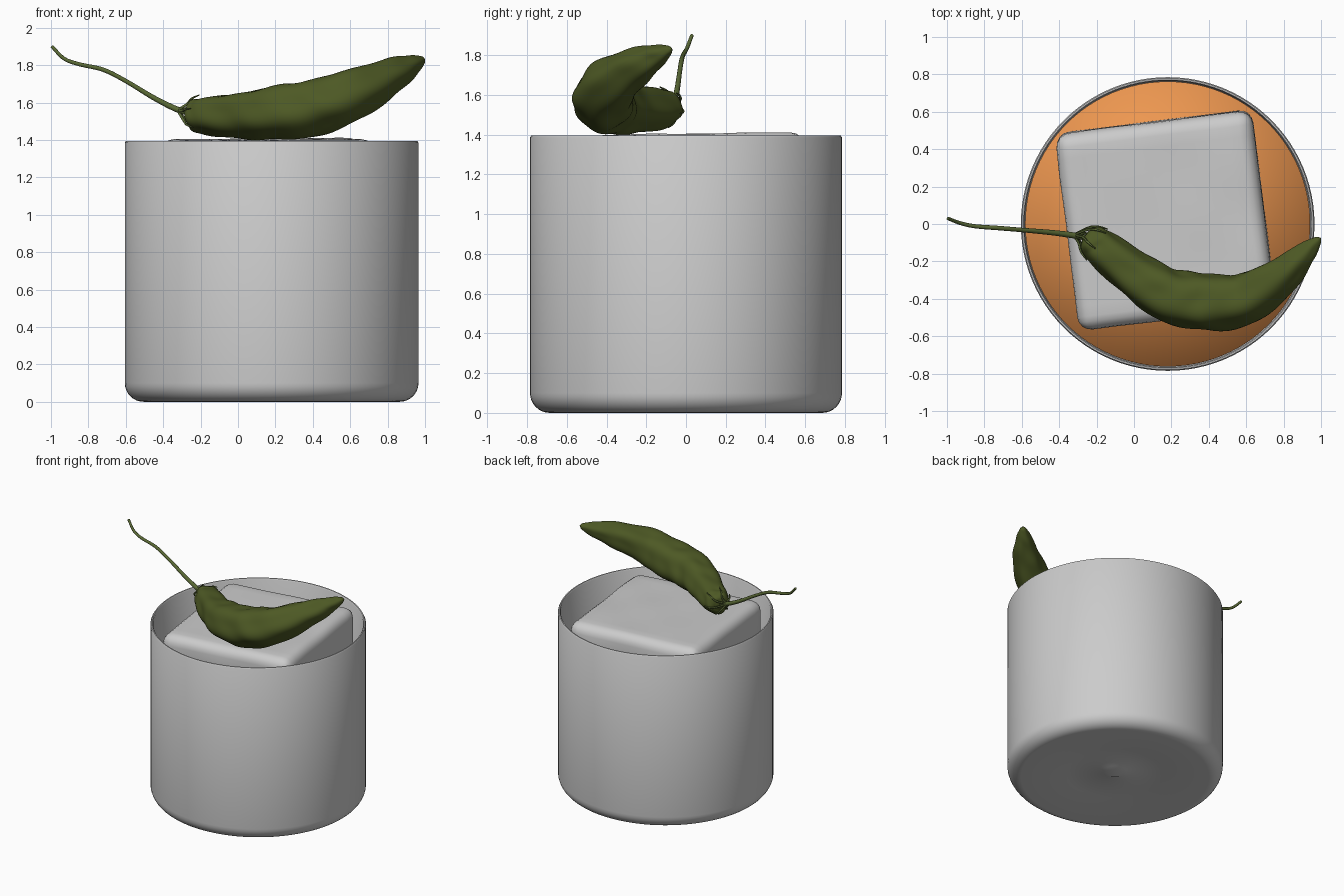
import bpy, bmesh
from math import sin, cos, pi, tau, radians
from mathutils import Vector, Euler

if "Cube" in bpy.data.objects:
    bpy.data.objects.remove(bpy.data.objects["Cube"])


def material(name, rgb):
    m = bpy.data.materials.new(name)
    m.diffuse_color = (*rgb, 1)
    m.use_nodes = True
    m.node_tree.nodes["Principled BSDF"].inputs["Base Color"].default_value = m.diffuse_color
    return m


def make(name, bm, mat=None, angle=40):
    bmesh.ops.recalc_face_normals(bm, faces=bm.faces)
    me = bpy.data.meshes.new(name)
    bm.to_mesh(me)
    bm.free()
    ob = bpy.data.objects.new(name, me)
    bpy.context.collection.objects.link(ob)
    if mat:
        me.materials.append(mat)
    bpy.ops.object.select_all(action='DESELECT')
    ob.select_set(True)
    bpy.context.view_layer.objects.active = ob
    bpy.ops.object.shade_smooth_by_angle(angle=radians(angle))
    return ob


def lathe(name, profile, centre, mat=None, angle=40, n=96):
    bm = bmesh.new()
    vs = [bm.verts.new((r, 0, z)) for r, z in profile]
    es = [bm.edges.new(p) for p in zip(vs, vs[1:])]
    bmesh.ops.spin(bm, geom=vs + es, cent=(0, 0, 0), axis=(0, 0, 1),
                   angle=tau, steps=n, use_duplicate=False)
    bmesh.ops.remove_doubles(bm, verts=bm.verts, dist=1e-4)
    ob = make(name, bm, mat, angle)
    ob.location = centre
    return ob


def spline(pts, sub):
    """Catmull-Rom through points of any dimension."""
    p = [Vector(q) for q in pts]
    p = [p[0] * 2 - p[1]] + p + [p[-1] * 2 - p[-2]]
    out = []
    for i in range(1, len(p) - 2):
        a, b, c, d = p[i - 1:i + 3]
        for k in range(sub):
            t = k / sub
            out.append(0.5 * (2 * b + (c - a) * t + (2 * a - 5 * b + 4 * c - d) * t * t
                              + (3 * b - a - 3 * c + d) * t ** 3))
    return out + [p[-2]]


def loft(name, pts, mat, n=10, sub=8, bump=None):
    """Tube through (x, y, z, radius) points with closed ends."""
    path = spline(pts, sub)
    pos = [Vector(q[:3]) for q in path]
    bm = bmesh.new()
    rings = []
    for i, q in enumerate(path):
        t = (pos[min(i + 1, len(pos) - 1)] - pos[max(i - 1, 0)]).normalized()
        u = t.cross(Vector((0, 0, 1))).normalized()
        v = u.cross(t)
        ring = []
        for j in range(n):
            a = tau * j / n
            r = max(q[3], 0.002) * (bump(i / (len(path) - 1), a) if bump else 1)
            ring.append(bm.verts.new(pos[i] + (u * cos(a) + v * sin(a)) * r))
        rings.append(ring)
    for a, b in zip(rings, rings[1:]):
        for j in range(n):
            bm.faces.new((a[j], a[(j + 1) % n], b[(j + 1) % n], b[j]))
    bm.faces.new(rings[0])
    bm.faces.new(rings[-1])
    return make(name, bm, mat, 60)


green = material("pepper_green", (0.075, 0.1, 0.018))
stem_green = material("stem_green", (0.1, 0.14, 0.035))
orange = material("drink_orange", (0.85, 0.31, 0.08))
CX = 0.18

# Glass: rounded base with shallow hollow underneath, thin wall
R = 0.785
corner = [(R - 0.1 + 0.1 * sin(a), 0.1 - 0.1 * cos(a)) for a in [pi / 2 * i / 8 for i in range(9)]]
inner = [(R - 0.11 + 0.09 * cos(a), 0.15 - 0.09 * sin(a)) for a in [pi / 2 * i / 8 for i in range(9)]]
lathe("glass", [(0, 0), (0.085, 0.045), (0.35, 0.03)] + corner
      + [(R, 1.385), (R - 0.006, 1.395), (R - 0.014, 1.395), (R - 0.02, 1.385)]
      + inner + [(0, 0.06)], (CX, 0, 0))

# Drink filling the glass
lathe("drink", [(0, 0.065), (0.66, 0.065), (0.735, 0.1), (0.762, 0.16), (0.762, 0.95), (0, 0.95)],
      (CX, 0, 0), orange, 100)

# Large ice cube with rounded edges and faintly rippled faces
bm = bmesh.new()
bmesh.ops.create_cube(bm, size=1.06)
bmesh.ops.bevel(bm, geom=bm.edges[:], offset=0.075, segments=4, profile=0.5, affect='EDGES')
big = [e for e in bm.edges if e.calc_length() > 0.5]
bmesh.ops.subdivide_edges(bm, edges=big, cuts=14, use_grid_fill=True)
for v in bm.verts:
    x, y, z = v.co
    v.co *= 1 + 0.006 * sin(11 * x + 2 * y) * sin(12 * y + 3 * z) * cos(10 * z + x)
ice = make("ice_cube", bm, None, 60)
ice.rotation_euler = Euler((radians(0.8), radians(-0.5), radians(7.1)))
ice.location = (0.17, 0.025, 0.872)

# Curved pepper body with lengthwise ridges and lumps
body = [(-0.262, -0.065, 1.54, 0.03), (-0.24, -0.08, 1.54, 0.075), (-0.17, -0.13, 1.53, 0.1),
        (0.02, -0.28, 1.532, 0.122), (0.2, -0.385, 1.55, 0.143), (0.4, -0.415, 1.575, 0.15),
        (0.6, -0.395, 1.64, 0.135), (0.8, -0.265, 1.735, 0.098), (0.92, -0.15, 1.795, 0.058),
        (0.98, -0.09, 1.825, 0.025), (0.997, -0.075, 1.832, 0.003)]


def lumps(t, a):
    fade = min(1, t * 8, (1 - t) * 5)
    return 1 + fade * (0.045 * cos(5 * a + 2 * sin(5 * t)) + 0.022 * sin(62 * t + 2 * sin(2 * a))
                       + 0.018 * sin(38 * t + 3 * a))


loft("pepper_body", body, green, n=48, sub=10, bump=lumps)

# Long wavy stem
stem = [(-0.25, -0.075, 1.54, 0.014), (-0.33, -0.06, 1.565, 0.016), (-0.45, -0.045, 1.625, 0.014),
        (-0.6, -0.032, 1.715, 0.012), (-0.72, -0.022, 1.775, 0.012), (-0.85, -0.012, 1.805, 0.011),
        (-0.93, 0.005, 1.835, 0.01), (-0.995, 0.03, 1.9, 0.009)]
loft("pepper_stem", stem, stem_green)

# Calyx: thin sepals spreading from the stem over the shoulder
axis = Vector((0.8, -0.55, -0.03)).normalized()
side = axis.cross(Vector((0, 0, 1))).normalized()
up = side.cross(axis)
root, cap = Vector((-0.325, -0.06, 1.562)), Vector((-0.262, -0.065, 1.54))
for k in range(6):
    a = tau * k / 6 + 0.3
    d = side * cos(a) + up * sin(a)
    p = [root, cap + d * 0.05 - axis * 0.01, cap + d * 0.085 + axis * 0.03, cap + d * 0.105 + axis * 0.08]
    loft(f"sepal_{k + 1}", [(*q, r) for q, r in zip(p, (0.007, 0.007, 0.006, 0.003))], stem_green, n=6, sub=4)
